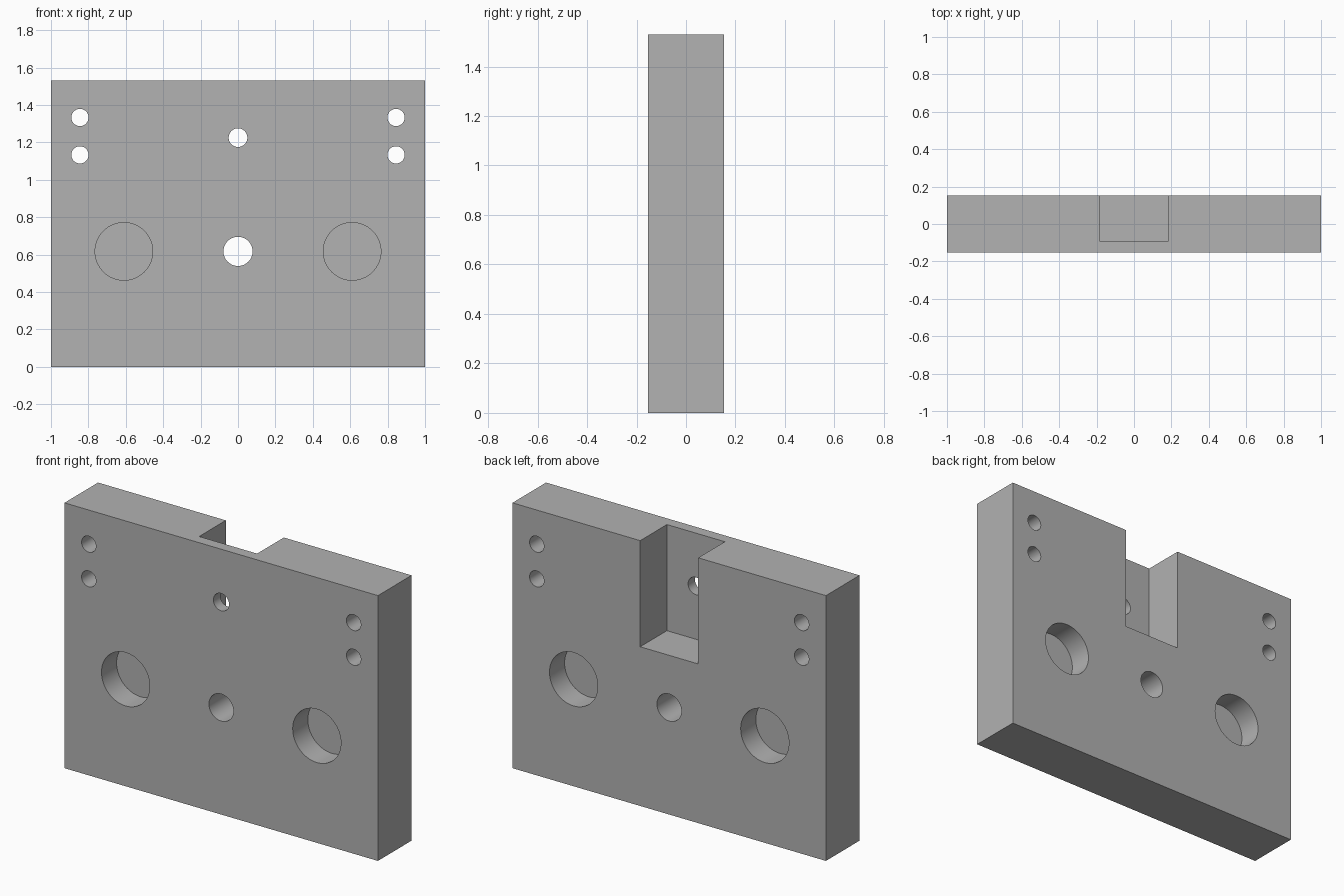
import bpy
import math

# Remove the default cube
cube = bpy.data.objects.get("Cube")
if cube:
    bpy.data.objects.remove(cube, do_unlink=True)

WIDTH, DEPTH, HEIGHT = 2.0, 0.306, 1.53
FRONT, BACK = -DEPTH / 2, DEPTH / 2

# Single grey material
grey = bpy.data.materials.new("plain_grey")
grey.use_nodes = True
colour = (0.445, 0.445, 0.445, 1.0)
grey.diffuse_color = colour
grey.node_tree.nodes["Principled BSDF"].inputs["Base Color"].default_value = colour


def box(name, low, high):
    """Box between two opposite corners."""
    centre = [(a + b) / 2 for a, b in zip(low, high)]
    bpy.ops.mesh.primitive_cube_add(size=1, location=centre)
    obj = bpy.context.object
    obj.name = name
    obj.scale = [b - a for a, b in zip(low, high)]
    bpy.ops.object.transform_apply(location=True, rotation=True, scale=True)
    obj.data.materials.append(grey)
    return obj


def drill(name, x, z, radius, y0, y1):
    """Cylindrical cutter running along y."""
    bpy.ops.mesh.primitive_cylinder_add(
        vertices=64, radius=radius, depth=y1 - y0,
        location=(x, (y0 + y1) / 2, z), rotation=(math.pi / 2, 0, 0))
    obj = bpy.context.object
    obj.name = name
    bpy.ops.object.transform_apply(location=True, rotation=True, scale=True)
    obj.data.materials.append(grey)
    return obj


# Main slab
plate = box("mounting_plate", (-WIDTH / 2, FRONT, 0), (WIDTH / 2, BACK, HEIGHT))

# Notch open to the top and the back
cutters = [box("notch_cutter", (-0.185, -0.09, 0.918), (0.185, BACK + 0.1, HEIGHT + 0.1))]

# Through holes on the centre line
for z, radius in ((1.225, 0.05), (0.617, 0.078)):
    cutters.append(drill("centre_hole_cutter", 0, z, radius, FRONT - 0.1, BACK + 0.1))

POCKET = 0.138
for side in (-1, 1):
    # Pair of through holes near each upper corner
    for z in (1.333, 1.133):
        cutters.append(drill("corner_hole_cutter", side * 0.845, z, 0.046,
                             FRONT - 0.1, BACK + 0.1))
    # Large blind pockets on both faces, leaving a thin web between them
    cutters.append(drill("front_pocket_cutter", side * 0.61, 0.617, 0.154,
                         FRONT - 0.1, FRONT + POCKET))
    cutters.append(drill("back_pocket_cutter", side * 0.61, 0.617, 0.154,
                         BACK - POCKET, BACK + 0.1))

# Cut the slab and discard the cutters
bpy.ops.object.select_all(action="DESELECT")
bpy.context.view_layer.objects.active = plate
plate.select_set(True)
for cutter in cutters:
    cut = plate.modifiers.new("cut", "BOOLEAN")
    cut.operation = "DIFFERENCE"
    cut.solver = "EXACT"
    cut.object = cutter
    bpy.ops.object.modifier_apply(modifier=cut.name)
    bpy.data.objects.remove(cutter, do_unlink=True)

# Smooth hole walls, crisp edges
bpy.ops.object.shade_smooth_by_angle(angle=math.radians(30))
